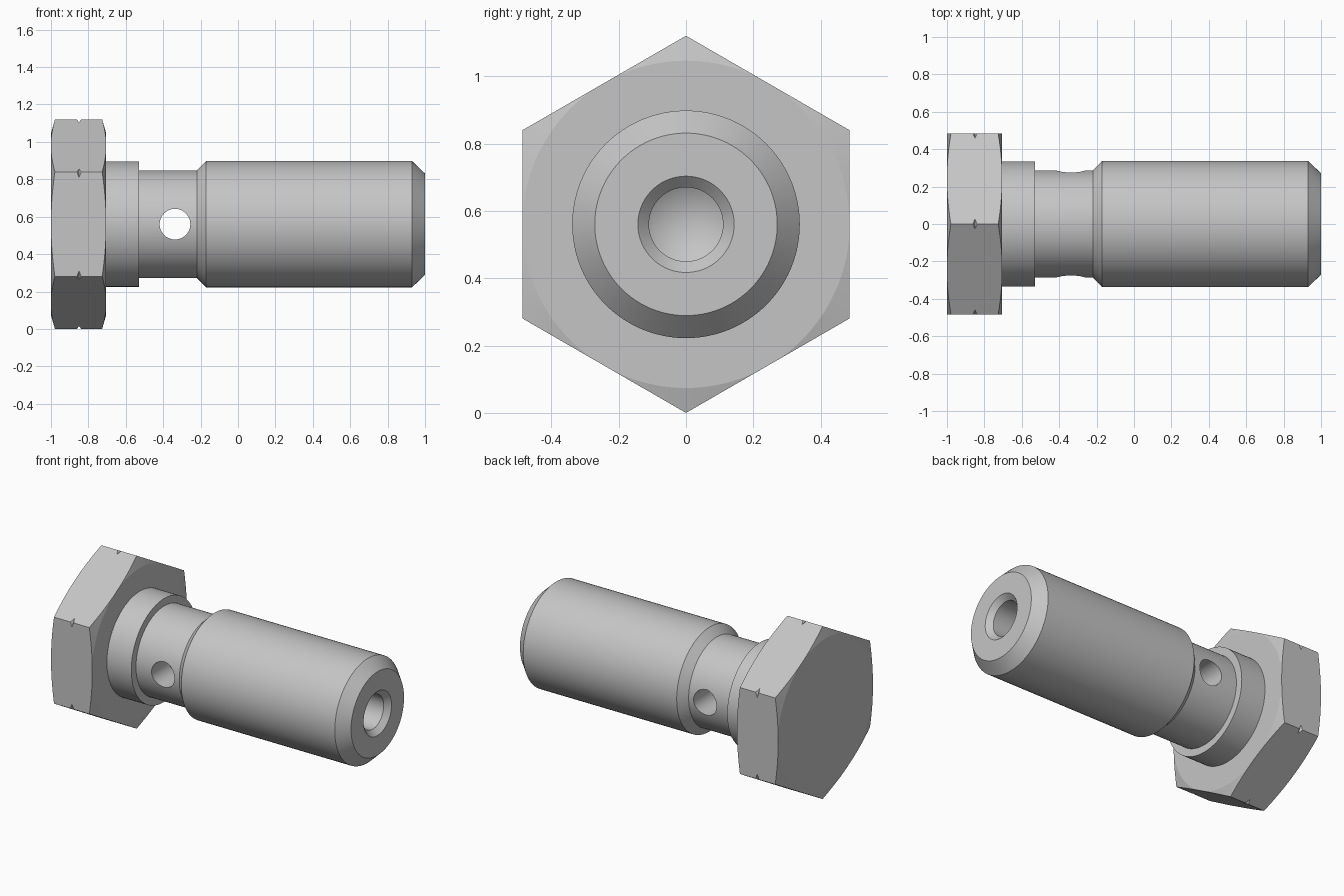
import bpy, bmesh, math
from mathutils import Matrix, Vector

if "Cube" in bpy.data.objects:
    bpy.data.objects.remove(bpy.data.objects["Cube"], do_unlink=True)

AXIS_Z = 0.56      # height of the bolt axis
HEX_R = 0.56       # corner radius of the hex head
FLAT_R = HEX_R * math.cos(math.pi / 6)
HEAD_END = -0.705  # underside of the head

steel = bpy.data.materials.new("brushed_steel")
steel.use_nodes = True
STEEL = (0.56, 0.56, 0.56, 1)
steel.diffuse_color = STEEL
steel.node_tree.nodes["Principled BSDF"].inputs["Base Color"].default_value = STEEL


def lathe(name, profile, steps=96):
    """Revolve (x, radius) points about the bolt axis, starting at the top."""
    bm = bmesh.new()
    verts = [bm.verts.new((x, 0, r)) for x, r in profile]
    edges = [bm.edges.new(pair) for pair in zip(verts, verts[1:])]
    bmesh.ops.spin(bm, geom=verts + edges, cent=(0, 0, 0), axis=(1, 0, 0),
                   angle=2 * math.pi, steps=steps)
    bmesh.ops.remove_doubles(bm, verts=bm.verts, dist=1e-5)
    bmesh.ops.recalc_face_normals(bm, faces=bm.faces)
    mesh = bpy.data.meshes.new(name)
    bm.to_mesh(mesh)
    bm.free()
    mesh.materials.append(steel)
    obj = bpy.data.objects.new(name, mesh)
    obj.location.z = AXIS_Z
    bpy.context.collection.objects.link(obj)
    return obj


def boolean(obj, tool, operation):
    """Apply a boolean and discard the tool."""
    mod = obj.modifiers.new("cut", 'BOOLEAN')
    mod.operation, mod.solver, mod.object = operation, 'EXACT', tool
    select(obj)
    bpy.ops.object.modifier_apply(modifier=mod.name)
    bpy.data.objects.remove(tool, do_unlink=True)


def select(obj):
    bpy.ops.object.select_all(action='DESELECT')
    obj.select_set(True)
    bpy.context.view_layer.objects.active = obj


# Hex head: prism trimmed by a turned blank with chamfers and a corner groove
head = lathe("hex_head", [(-1, 0), (-1, HEX_R), (HEAD_END, HEX_R), (HEAD_END, 0)], 6)
groove_x, c = -0.85, 0.022
blank = lathe("head_blank", [
    (-1.0003, 0), (-1.0003, FLAT_R), (-1 + c, HEX_R + 0.003),
    (groove_x - 0.014, HEX_R + 0.003), (groove_x, HEX_R - 0.015),
    (groove_x + 0.014, HEX_R + 0.003), (HEAD_END - c, HEX_R + 0.003),
    (HEAD_END + 0.0003, FLAT_R), (HEAD_END + 0.0003, 0)], 144)
boolean(head, blank, 'INTERSECT')

# Shank: collar, neck, chamfered body, countersunk blind bore
shank = lathe("shank", [
    (-0.75, 0), (-0.75, 0.335), (-0.53, 0.335), (-0.53, 0.287),
    (-0.22, 0.287), (-0.17, 0.338), (0.93, 0.338), (1, 0.271),
    (1, 0.143), (0.967, 0.11), (-0.43, 0.11), (-0.495, 0)])

# Cross hole through the neck
drill = lathe("cross_drill", [(-0.5, 0), (-0.5, 0.082), (0.5, 0.082), (0.5, 0)], 48)
drill.data.transform(Matrix.Rotation(math.pi / 2, 4, 'Z'))
drill.location = Vector((-0.337, 0, AXIS_Z))
boolean(shank, drill, 'DIFFERENCE')

for part in (head, shank):
    select(part)
    bpy.ops.object.shade_smooth_by_angle(angle=math.radians(20 if part is shank else 5))
